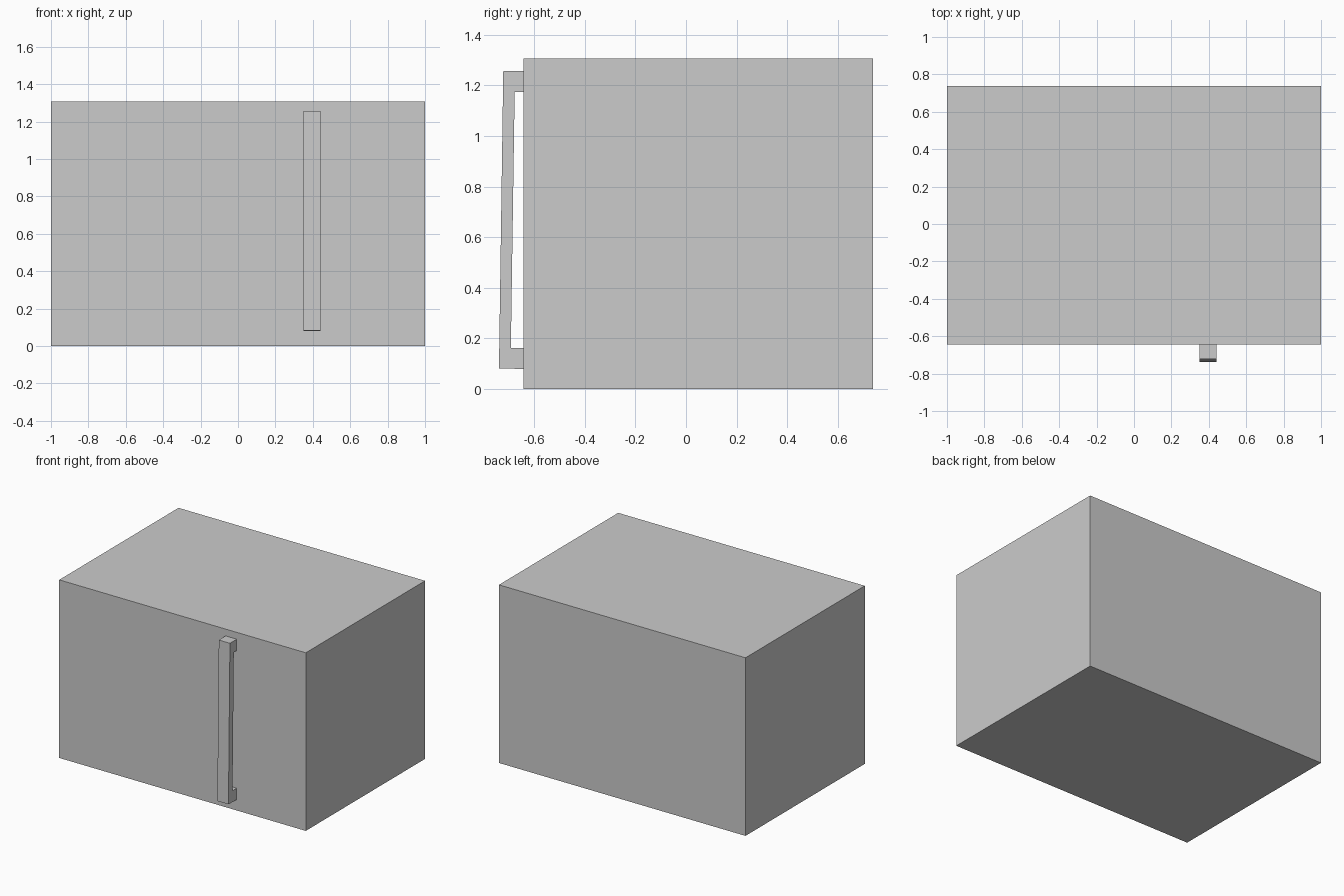
import bpy, bmesh

if "Cube" in bpy.data.objects:
    bpy.data.objects.remove(bpy.data.objects["Cube"])


def extrude_profile(name, profile, x0, x1):
    """Extrude a closed (y, z) profile along x."""
    bm = bmesh.new()
    face = bm.faces.new([bm.verts.new((x0, y, z)) for y, z in profile])
    result = bmesh.ops.extrude_face_region(bm, geom=[face])
    verts = [g for g in result["geom"] if isinstance(g, bmesh.types.BMVert)]
    bmesh.ops.translate(bm, verts=verts, vec=(x1 - x0, 0, 0))
    bmesh.ops.recalc_face_normals(bm, faces=bm.faces)
    mesh = bpy.data.meshes.new(name)
    bm.to_mesh(mesh)
    bm.free()
    obj = bpy.data.objects.new(name, mesh)
    bpy.context.collection.objects.link(obj)
    return obj


FRONT, BACK, TOP = -0.643, 0.739, 1.306

# Cabinet body
extrude_profile("body", [(FRONT, 0), (BACK, 0), (BACK, TOP), (FRONT, TOP)], -1, 1)

# Slightly tilted bracket handle on the front
extrude_profile("door_handle", [
    (FRONT, 1.256), (-0.722, 1.256), (-0.739, 0.082), (FRONT, 0.079),
    (FRONT, 0.163), (-0.692, 0.163), (-0.677, 1.173), (FRONT, 1.173),
], 0.35, 0.44)
